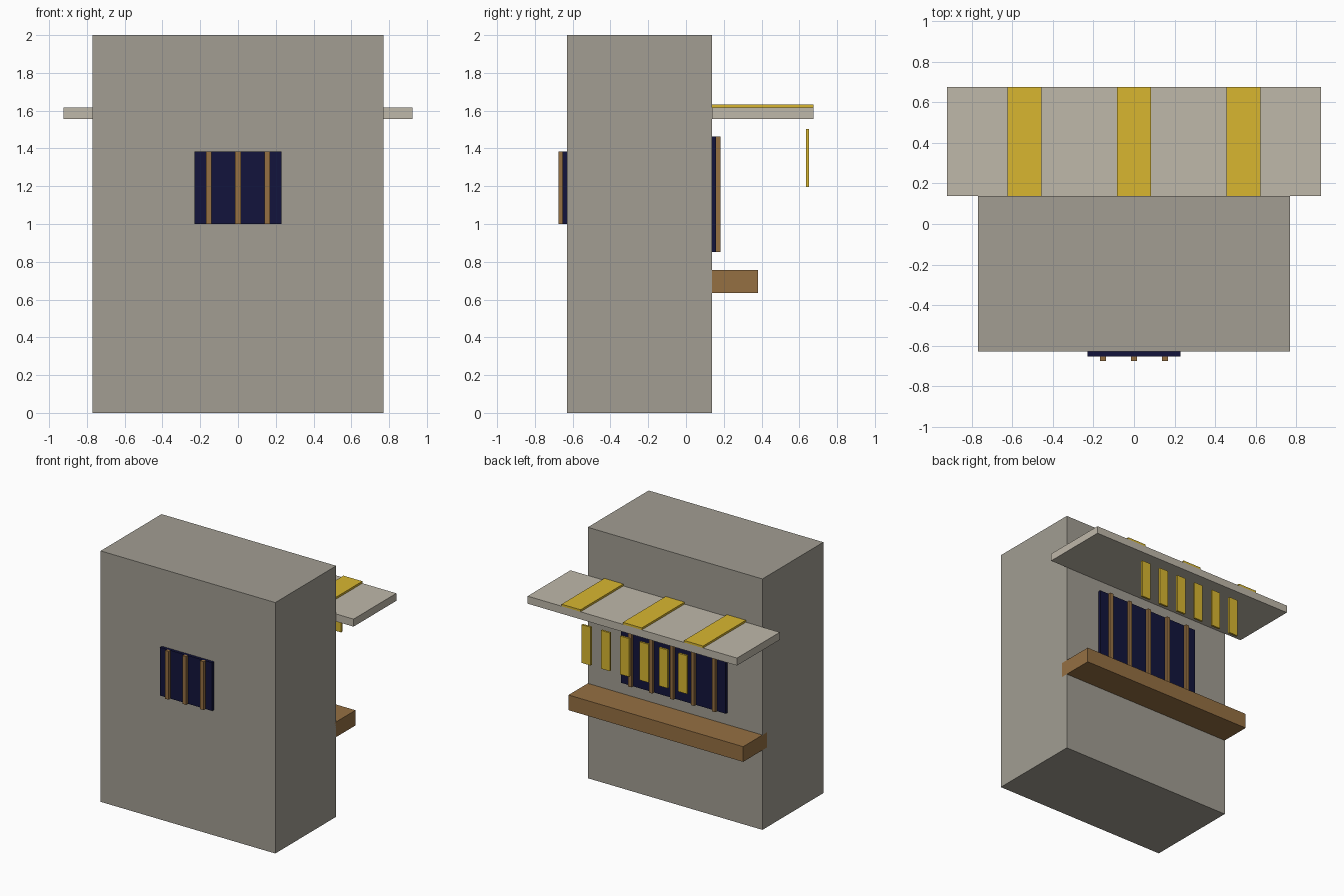
import bpy

if "Cube" in bpy.data.objects:
    bpy.data.objects.remove(bpy.data.objects["Cube"])


def material(name, rgb):
    m = bpy.data.materials.new(name)
    m.diffuse_color = (*rgb, 1)
    m.use_nodes = True
    m.node_tree.nodes["Principled BSDF"].inputs["Base Color"].default_value = m.diffuse_color
    return m


STONE = material("stone", (0.36, 0.34, 0.29))
CANVAS = material("canvas", (0.52, 0.48, 0.40))
YELLOW = material("yellow", (0.69, 0.47, 0.03))
WOOD = material("wood", (0.30, 0.16, 0.055))
NAVY = material("navy", (0.006, 0.007, 0.045))


def box(name, x, y, z, mat):
    """Box from (min, max) ranges on each axis."""
    verts = [(a, b, c) for a in x for b in y for c in z]
    faces = [(0, 1, 3, 2), (4, 6, 7, 5), (0, 4, 5, 1),
             (2, 3, 7, 6), (0, 2, 6, 4), (1, 5, 7, 3)]
    mesh = bpy.data.meshes.new(name)
    mesh.from_pydata(verts, [], faces)
    mesh.materials.append(mat)
    ob = bpy.data.objects.new(name, mesh)
    bpy.context.collection.objects.link(ob)
    return ob


def row(name, count, spacing, width, y, z, mat):
    """Evenly spaced boxes centred on x = 0."""
    for i in range(count):
        c = (i - (count - 1) / 2) * spacing
        box(f"{name}_{i + 1}", (c - width / 2, c + width / 2), y, z, mat)


# Main block
box("body", (-0.77, 0.77), (-0.63, 0.137), (0, 2), STONE)

# Small barred window at the front
box("front_window", (-0.23, 0.23), (-0.653, -0.62), (1.0, 1.385), NAVY)
row("front_window_bar", 3, 0.154, 0.03, (-0.676, -0.646), (1.0, 1.385), WOOD)

# Wide barred window at the back
box("back_window", (-0.462, 0.462), (0.127, 0.16), (0.852, 1.462), NAVY)
row("back_window_bar", 5, 0.185, 0.03, (0.153, 0.182), (0.852, 1.462), WOOD)

# Counter below the back window
box("counter", (-0.77, 0.77), (0.08, 0.38), (0.635, 0.756), WOOD)

# Awning with raised stripes
box("awning", (-0.923, 0.923), (0.137, 0.676), (1.556, 1.616), CANVAS)
row("awning_stripe", 3, 0.54, 0.167, (0.137, 0.676), (1.61, 1.632), YELLOW)

# Tags hanging under the awning edge
row("hanging_tag", 6, 0.17, 0.078, (0.635, 0.651), (1.197, 1.502), YELLOW)
